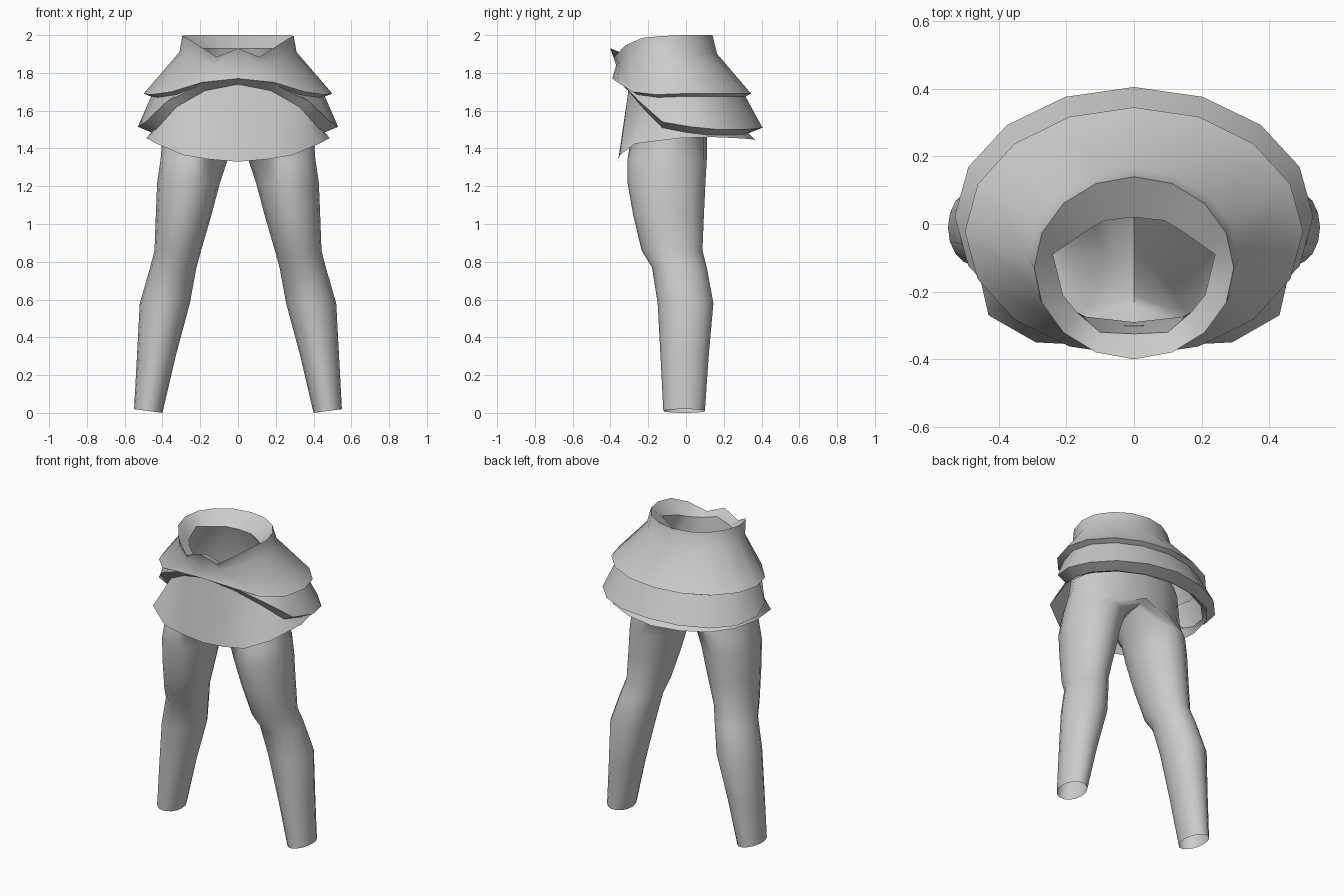
import bpy, bmesh, math

if "Cube" in bpy.data.objects:
    bpy.data.objects.remove(bpy.data.objects["Cube"])

grey = bpy.data.materials.new("cloth_grey")
grey.diffuse_color = (0.6, 0.6, 0.6, 1)
grey.use_nodes = True
grey.node_tree.nodes["Principled BSDF"].inputs["Base Color"].default_value = grey.diffuse_color


def finish(bm, name, angle):
    """Turn a half mesh (x >= 0) into a mirrored, smoothed object."""
    bmesh.ops.recalc_face_normals(bm, faces=bm.faces)
    mesh = bpy.data.meshes.new(name)
    bm.to_mesh(mesh)
    bm.free()
    mesh.materials.append(grey)
    ob = bpy.data.objects.new(name, mesh)
    bpy.context.collection.objects.link(ob)
    mod = ob.modifiers.new("mirror", 'MIRROR')
    mod.use_clip = True
    mod.merge_threshold = 0.002
    bpy.ops.object.select_all(action='DESELECT')
    ob.select_set(True)
    bpy.context.view_layer.objects.active = ob
    bpy.ops.object.modifier_apply(modifier="mirror")
    bpy.ops.object.shade_smooth_by_angle(angle=math.radians(angle))
    return ob


def bridge(bm, a, b, closed=False):
    """Quads between two rows of vertices."""
    n = len(a)
    for i in range(n if closed else n - 1):
        j = (i + 1) % n
        bm.faces.new((a[i], a[j], b[j], b[i]))


def half_ring(rx, yf, yb, zs):
    """Half ellipse from the front centre round to the back centre."""
    n = len(zs) - 1
    cy, ry = (yf + yb) / 2, (yb - yf) / 2
    return [(rx * math.sin(math.pi * k / n) if 0 < k < n else 0,
             cy - ry * math.cos(math.pi * k / n), z) for k, z in enumerate(zs)]


# --- layered skirt: turned-in waistband, two flared tiers and a long front flap
hem1_z = [1.77, 1.75, 1.70, 1.685, 1.69, 1.69, 1.69, 1.69, 1.69]
hem2_z = [1.755, 1.735, 1.65, 1.54, 1.515, 1.50, 1.50, 1.505, 1.51]
flap_hem = [(0, -.36, 1.33), (.15, -.357, 1.342), (.29, -.35, 1.365),
            (.43, -.27, 1.425), (.485, -.03, 1.455), (.45, .14, 1.46),
            (.35, .26, 1.455), (.19, .335, 1.45), (0, .365, 1.445)]
tuck2 = half_ring(.46, -.33, .33, [z - .03 for z in hem2_z])
tuck2[0] = (0, -.30, 1.74)
waist_hole = [(0, -.325, 1.90), (.10, -.32, 1.87), (.17, -.26, 1.88), (.21, -.21, 1.90),
              (.24, -.09, 1.93), (.19, -.055, 1.93), (.14, -.02, 1.93),
              (.09, .01, 1.93), (0, .02, 1.93)]
rows = [
    waist_hole,
    half_ring(.295, -.40, .14, [1.93, 1.885, 1.945, 1.985, 1.995, 2, 2, 2, 2]),
    half_ring(.31, -.37, .165, [1.84, 1.845, 1.87, 1.90, 1.91, 1.91, 1.91, 1.90, 1.90]),
    half_ring(.50, -.39, .345, hem1_z),
    half_ring(.46, -.355, .315, [z - .015 for z in hem1_z]),
    half_ring(.53, -.36, .405, hem2_z),
    tuck2,
    flap_hem,
]
bm = bmesh.new()
loops = [[bm.verts.new(p) for p in row] for row in rows]
for a, b in zip(loops, loops[1:]):
    bridge(bm, a, b)
finish(bm, "layered_skirt", 50)

# --- leggings: leg tubes (z, inner x, outer x, front y, back y) joined at the crotch
leg_rows = [
    (0.00, .40, .55, -.12, .10), (0.30, .33, .535, -.135, .12),
    (0.58, .255, .52, -.15, .145), (0.77, .22, .465, -.18, .11),
    (0.86, .195, .442, -.235, .087), (1.05, .14, .435, -.28, .095),
    (1.22, .095, .428, -.31, .103), (1.34, .055, .41, -.31, .11),
]
SIDES = 16
HALF = SIDES // 2
bm = bmesh.new()
loops = []
for z, xi, xo, yf, yb in leg_rows:
    loop = []
    for k in range(SIDES):
        a = 2 * math.pi * k / SIDES          # 0 = front, quarter turn = outside
        tilt = 0.01 * (1 + math.sin(a)) if z == 0 else 0
        loop.append(bm.verts.new(((xi + xo) / 2 + (xo - xi) / 2 * math.sin(a),
                                  (yf + yb) / 2 - (yb - yf) / 2 * math.cos(a), z + tilt)))
    loops.append(loop)
# crotch ring: outer half is the hip, inner half lies on the centre line
hip = [bm.verts.new(p) for p in half_ring(.40, -.29, .11, [1.46] * (HALF + 1))]
seam = [bm.verts.new((0, -.09 + .17 * math.cos(math.pi * k / HALF),
                      1.46 - .03 * math.sin(math.pi * k / HALF))) for k in range(1, HALF)]
loops.append(hip + seam)
for a, b in zip(loops, loops[1:]):
    bridge(bm, a, b, True)
# hips up to the waist opening
upper = [hip,
         [bm.verts.new(p) for p in half_ring(.37, -.29, .12, [1.65] * (HALF + 1))],
         [bm.verts.new(p) for p in waist_hole]]
for a, b in zip(upper, upper[1:]):
    bridge(bm, a, b)
finish(bm, "leggings", 60)
